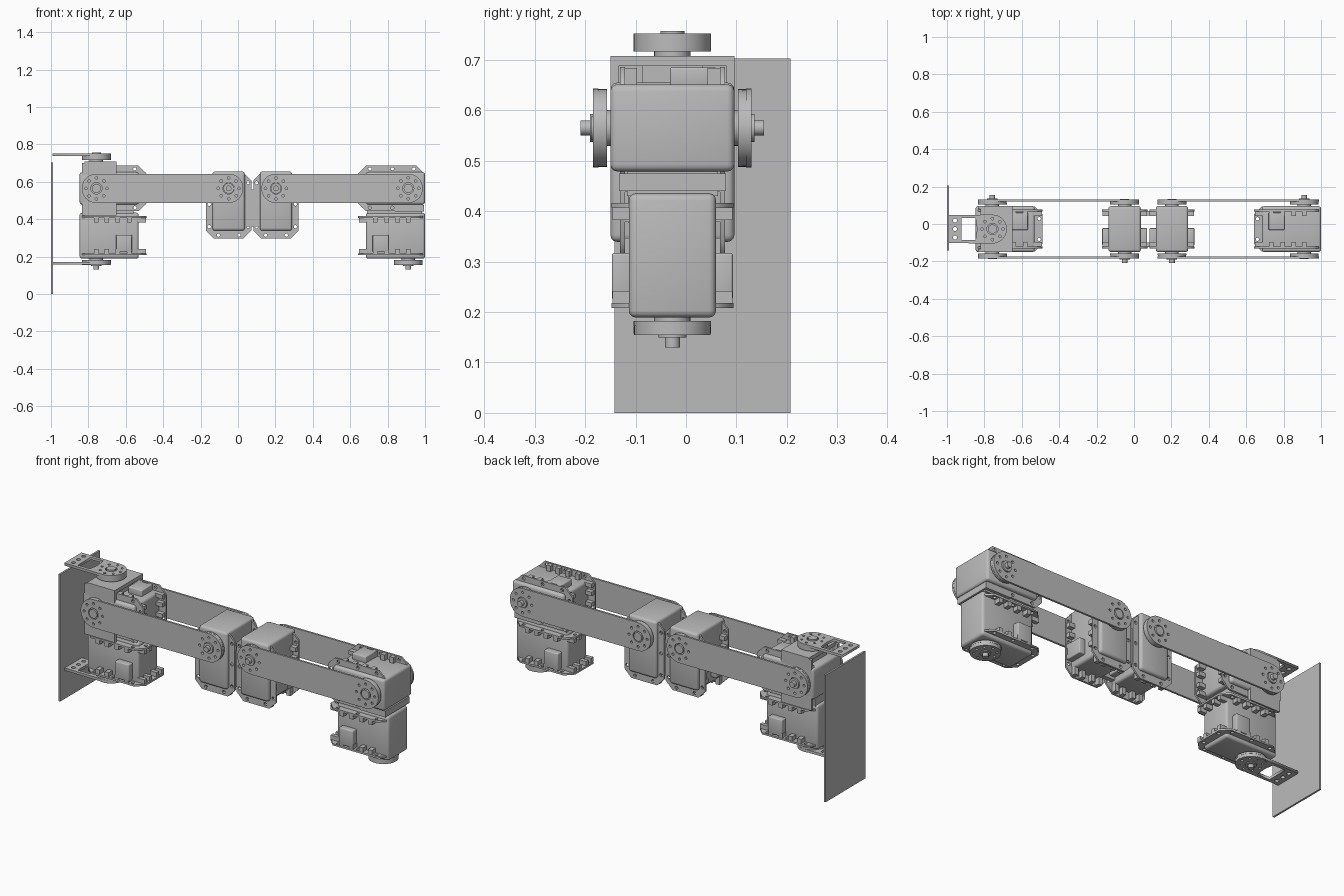
import bpy, bmesh, math
from mathutils import Matrix, Vector

if "Cube" in bpy.data.objects:
    bpy.data.objects.remove(bpy.data.objects["Cube"])

grey = bpy.data.materials.new("plain_grey")
grey.use_nodes = True
COL = (0.5, 0.5, 0.5, 1)
grey.diffuse_color = COL
grey.node_tree.nodes["Principled BSDF"].inputs["Base Color"].default_value = COL

YC = -0.027        # centre plane of the mechanism
ZU, ZL = 0.565, 0.312  # heights of the upper joints and lower servos
XA, XC, XD, XE = -0.757, -0.05, 0.203, 0.91  # joint positions along x


def finish(name, mesh, mat=Matrix(), smooth=False):
    mesh.transform(mat)
    mesh.materials.clear()
    mesh.materials.append(grey)
    ob = bpy.data.objects.new(name, mesh)
    bpy.context.collection.objects.link(ob)
    if smooth:
        bpy.ops.object.select_all(action='DESELECT')
        bpy.context.view_layer.objects.active = ob
        ob.select_set(True)
        bpy.ops.object.shade_smooth_by_angle(angle=math.radians(35))
    return ob


def boxes(name, spans, mat=Matrix(), bevel=0.0):
    """One object made of boxes given as (x0, x1, y0, y1, z0, z1)."""
    bm = bmesh.new()
    for x0, x1, y0, y1, z0, z1 in spans:
        m = Matrix.Translation(((x0 + x1) / 2, (y0 + y1) / 2, (z0 + z1) / 2))
        m = m @ Matrix.Diagonal((x1 - x0, y1 - y0, z1 - z0, 1))
        bmesh.ops.create_cube(bm, size=1, matrix=m)
    if bevel:
        bmesh.ops.bevel(bm, geom=bm.edges[:], offset=bevel, segments=3,
                        profile=0.5, affect='EDGES')
    me = bpy.data.meshes.new(name)
    bm.to_mesh(me)
    bm.free()
    return finish(name, me, mat, bevel > 0)


def discs(name, stack, mat, sides=40):
    """Coaxial cylinders given as (radius, z0, z1)."""
    bm = bmesh.new()
    for r, z0, z1 in stack:
        bmesh.ops.create_cone(bm, cap_ends=True, segments=sides, radius1=r, radius2=r,
                              depth=z1 - z0, matrix=Matrix.Translation((0, 0, (z0 + z1) / 2)))
    me = bpy.data.meshes.new(name)
    bm.to_mesh(me)
    bm.free()
    return finish(name, me, mat, True)


def circle(x, y, r, n=14):
    return [(x + r * math.cos(2 * math.pi * i / n), y + r * math.sin(2 * math.pi * i / n))
            for i in range(n)]


def arc(x, r, a0, a1, n=20):
    return [(x + r * math.cos(a0 + (a1 - a0) * i / n), r * math.sin(a0 + (a1 - a0) * i / n))
            for i in range(n + 1)]


def sheet(name, loops, z0, z1, mat):
    """Flat plate: first loop is the outline, the rest are holes."""
    cu = bpy.data.curves.new(name, 'CURVE')
    cu.dimensions, cu.fill_mode = '2D', 'BOTH'
    cu.extrude = (z1 - z0) / 2
    for pts in loops:
        sp = cu.splines.new('POLY')
        sp.points.add(len(pts) - 1)
        for p, (x, y) in zip(sp.points, pts):
            p.co = (x, y, 0, 1)
        sp.use_cyclic_u = True
    tmp = bpy.data.objects.new(name + "_outline", cu)
    bpy.context.collection.objects.link(tmp)
    dg = bpy.context.evaluated_depsgraph_get()
    me = bpy.data.meshes.new_from_object(tmp.evaluated_get(dg))
    bpy.data.objects.remove(tmp)
    return finish(name, me, mat @ Matrix.Translation((0, 0, (z0 + z1) / 2)))


def bolt_ring(x, n=8, r=0.056, hole=0.007):
    return [circle(x + r * math.cos(2 * math.pi * i / n), r * math.sin(2 * math.pi * i / n), hole, 10)
            for i in range(n)]


def frame(origin, axis, ext):
    """Local z is the output shaft, local -x is the way the body extends."""
    z, x = Vector(axis), -Vector(ext)
    y = z.cross(x)
    m = Matrix((x, y, z)).transposed().to_4x4()
    return Matrix.Translation(origin) @ m


def servo(name, m, horn_top, back_horn):
    boxes(name + "_body", [(-0.226, 0.09, -0.0865, 0.0865, -0.123, 0.123)], m, 0.014)
    # Cable sockets and seam strips on both sides of the body
    boxes(name + "_sockets", [(-0.19, -0.105, s * 0.1 - 0.02, s * 0.1 + 0.02, -0.005, 0.088)
                              for s in (-1, 1)], m, 0.005)
    # Mounting flanges with chamfered corners and bolt holes
    a, b, w, c = -0.268, 0.085, 0.121, 0.042
    outline = [(a + c, -w), (b - c, -w), (b, c - w), (b, w - c),
               (b - c, w), (a + c, w), (a, w - c), (a, c - w)]
    holes = [circle(x, s * 0.104, 0.009, 10) for x in (-0.205, -0.085, 0.03) for s in (-1, 1)]
    holes += [circle(-0.25, s * 0.055, 0.009, 10) for s in (-1, 1)]
    for side in (-1, 1):
        tag = name + ("_front" if side > 0 else "_rear")
        z0, z1 = sorted((side * 0.094, side * 0.104))
        sheet(tag + "_flange", [outline] + holes, z0, z1, m)
        # Lugs behind the flange
        l0, l1 = sorted((side * 0.07, side * 0.095))
        lugs = [(x - 0.012, x + 0.012, min(s * 0.085, s * 0.119), max(s * 0.085, s * 0.119), l0, l1)
                for x in (-0.175, -0.115, -0.055, 0.0) for s in (-1, 1)]
        lugs += [(-0.264, -0.22, y - 0.011, y + 0.011, l0, l1) for y in (-0.075, -0.03, 0.03, 0.075)]
        boxes(tag + "_lugs", lugs, m)
    # Output horn with hub and shaft pin
    rings = [circle(0, 0, 0.076, 40)] + bolt_ring(0)
    discs(name + "_shaft", [(0.036, 0.12, 0.131), (0.028, 0.13, 0.163), (0.015, 0.16, 0.182)], m, 24)
    discs(name + "_horn", [(0.077, 0.130, 0.140)], m)
    sheet(name + "_horn_face", [rings[0]] + rings[1:], 0.140, horn_top, m)
    if back_horn:
        discs(name + "_idler", [(0.036, -0.131, -0.12), (0.077, -0.148, -0.130),
                                (0.024, -0.160, -0.147)], m)
    else:
        discs(name + "_idler_cap", [(0.017, -0.136, -0.12)], m, 24)


UP, DOWN = (0, 0, 1), (0, 0, -1)
FRONT, BACK, LEFT, RIGHT = (0, -1, 0), (0, 1, 0), (1, 0, 0), (-1, 0, 0)

# Six servos
servo("base_swivel_servo", frame((XA, YC, ZL), DOWN, LEFT), 0.158, False)
servo("shoulder_servo", frame((XA, YC, ZU), BACK, LEFT), 0.148, True)
servo("inner_elbow_servo", frame((XC, YC, ZU), FRONT, DOWN), 0.148, True)
servo("outer_elbow_servo", frame((XD, YC, ZU), FRONT, DOWN), 0.148, True)
servo("wrist_servo", frame((XE, YC, ZU), BACK, RIGHT), 0.148, True)
servo("end_swivel_servo", frame((XE, YC, ZL), DOWN, RIGHT), 0.158, False)

# Long link plates in front and behind, for each arm half
for arm, x0, x1 in (("inner", XA, XC), ("outer", XD, XE)):
    for side, axis in (("front", FRONT), ("back", BACK)):
        m = frame((0, YC, ZU), axis, RIGHT)
        loops = [arc(x1, 0.078, -math.pi / 2, math.pi / 2) + arc(x0, 0.078, math.pi / 2, 1.5 * math.pi)]
        for x in (x0, x1):
            loops += [circle(x, 0, 0.030, 24)] + bolt_ring(x)
        sheet(f"{arm}_{side}_link", loops, 0.146, 0.157, m)

# Connector between the two elbow servos
boxes("elbow_joiner", [(0.035, 0.118, YC + s * 0.085 - 0.012, YC + s * 0.085 + 0.012, 0.36, 0.56)
                       for s in (-1, 1)])

# Spacers between upper and lower servos
boxes("wrist_spacer", [(0.69, 0.985, YC - 0.09, YC + 0.09, 0.43, 0.485),
                       (0.84, 0.995, YC - 0.106, YC + 0.106, 0.44, 0.475)])
boxes("shoulder_spacer", [(-0.835, -0.56, YC - 0.09, YC + 0.09, 0.43, 0.485)])

# Cradle around the shoulder servo that carries the upper pivot
cradle = [(-0.82, -0.65, YC - 0.123, YC + 0.123, 0.688, 0.708)]
cradle += [(-0.835, -0.65, YC + s * 0.115 - 0.008, YC + s * 0.115 + 0.008, 0.42, 0.70) for s in (-1, 1)]
cradle += [(-0.80, -0.67, YC - 0.06, YC + 0.06, 0.64, 0.69)]
boxes("shoulder_cradle", cradle)
mt = Matrix.Translation((XA, YC, 0))
discs("upper_pivot", [(0.036, 0.70, 0.718), (0.077, 0.717, 0.740), (0.024, 0.74, 0.757)], mt)

# Wall plate and its two pierced arms
boxes("wall_plate", [(-1.0, -0.99, -0.142, 0.207, 0.0, 0.703)])
for tag, z0, z1 in (("upper", 0.738, 0.752), ("lower", 0.157, 0.171)):
    end = arc(0, 0.077, -math.pi / 2, math.pi / 2)
    window = [(-0.165, -0.058), (-0.09, -0.058), (-0.082, 0), (-0.09, 0.058), (-0.165, 0.058)]
    loops = [end + [(-0.235, 0.075), (-0.235, -0.075)], window, circle(0, 0, 0.03, 24)]
    loops += [circle(-0.20, y, 0.011) for y in (-0.045, 0, 0.045)] + bolt_ring(0)
    sheet(tag + "_wall_arm", loops, z0, z1, mt)
boxes("wall_arm_tabs", [(-0.992, -0.982, YC - 0.075, YC + 0.075, z, z + 0.014) for z in (0.738, 0.157)])
